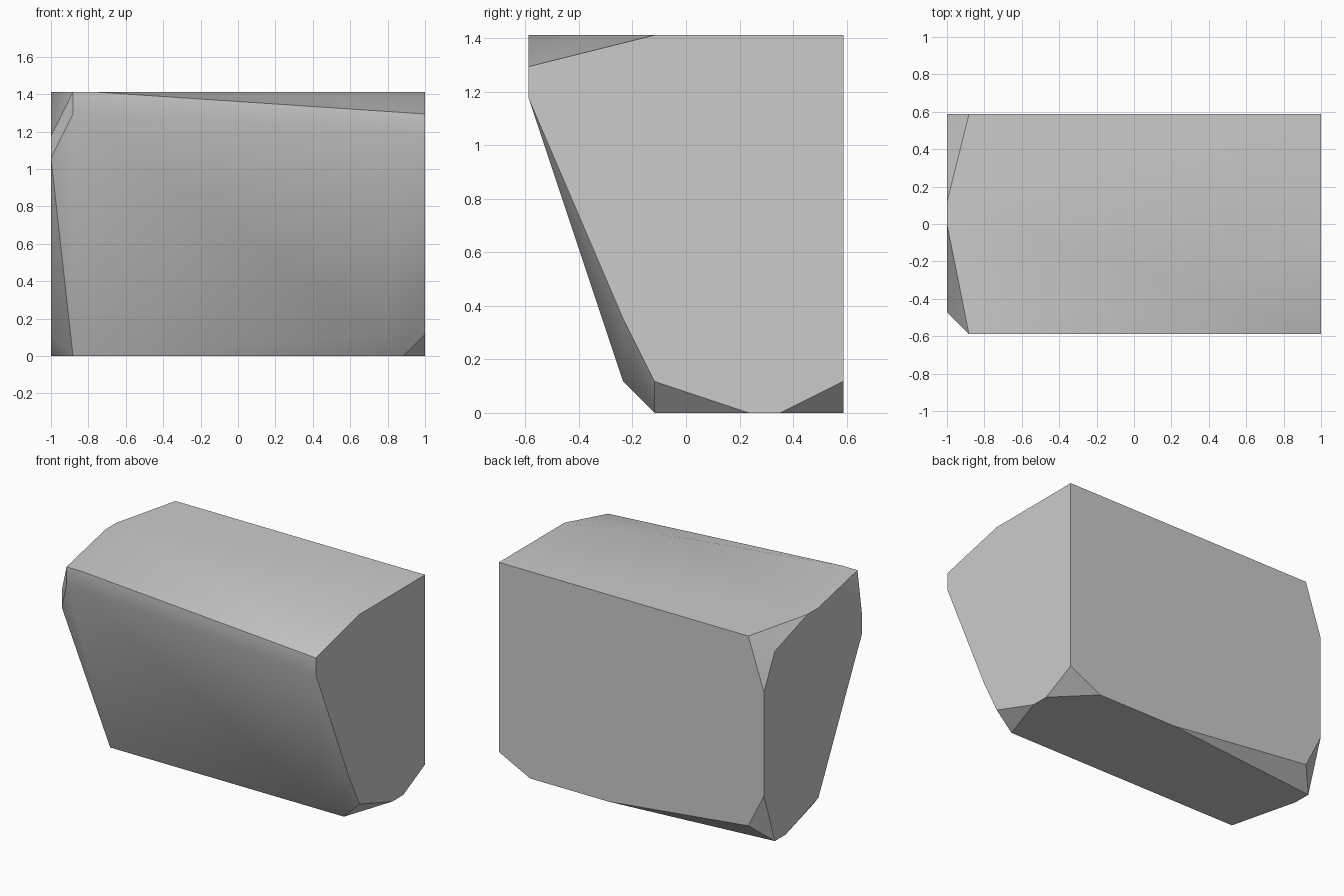
import bpy
import bmesh
import math
from mathutils import Vector

cube = bpy.data.objects.get("Cube")
if cube:
    bpy.data.objects.remove(cube, do_unlink=True)

# Modelling grid: 17 steps wide, 10 deep, 12 high
STEP = 2 / 17
ORIGIN = Vector((-1, -5 * STEP, 0))

# Cross-section outlines (depth step, height step), keyed by width step
sections = {
    # right-hand end cap
    17: [(4, 12), (10, 12), (10, 1), (8, 0), (7, 0), (4, 1), (3, 3), (0, 10), (0, 11)],
    # inner shoulders that form the chamfers near that end
    16: [(4, 0), (0, 10)],
    15: [(10, 0), (3, 1)],
    # break points along the bottom back edge and the top front edge
    11: [(2, 12)],
    10: [(10, 0)],
    2: [(0, 12)],
    # shoulder and opposite end cap
    1: [(10, 12), (0, 12), (0, 11), (4, 0), (10, 1)],
    0: [(5, 12), (6, 12), (9, 11), (10, 9), (10, 3), (9, 0), (8, 0), (5, 1), (1, 9), (1, 10)],
}


def make_material(name, color):
    """Create a flat material with matching viewport and render colour."""
    material = bpy.data.materials.new(name)
    material.use_nodes = True
    material.diffuse_color = color
    material.node_tree.nodes["Principled BSDF"].inputs["Base Color"].default_value = color
    return material


def skin_sections(name, outlines):
    """Wrap a convex shell around the cross-sections."""
    bm = bmesh.new()
    for width, outline in outlines.items():
        for depth, height in outline:
            bm.verts.new(ORIGIN + STEP * Vector((width, depth, height)))
    hull = bmesh.ops.convex_hull(bm, input=bm.verts[:])
    unused = {v for v in hull["geom_interior"] + hull["geom_unused"]
              if isinstance(v, bmesh.types.BMVert)}
    bmesh.ops.delete(bm, geom=list(unused), context="VERTS")
    # Merge flat triangles into clean polygons
    bmesh.ops.dissolve_limit(bm, angle_limit=math.radians(0.2),
                             verts=bm.verts[:], edges=bm.edges[:])
    bmesh.ops.recalc_face_normals(bm, faces=bm.faces[:])
    mesh = bpy.data.meshes.new(name)
    bm.to_mesh(mesh)
    bm.free()
    obj = bpy.data.objects.new(name, mesh)
    bpy.context.collection.objects.link(obj)
    return obj


# Chamfered block with soft shading over shallow creases
block = skin_sections("chamfered_block", sections)
block.data.materials.append(make_material("plain grey", (0.6, 0.6, 0.6, 1)))
bpy.ops.object.select_all(action="DESELECT")
block.select_set(True)
bpy.context.view_layer.objects.active = block
bpy.ops.object.shade_smooth_by_angle(angle=math.radians(30))
